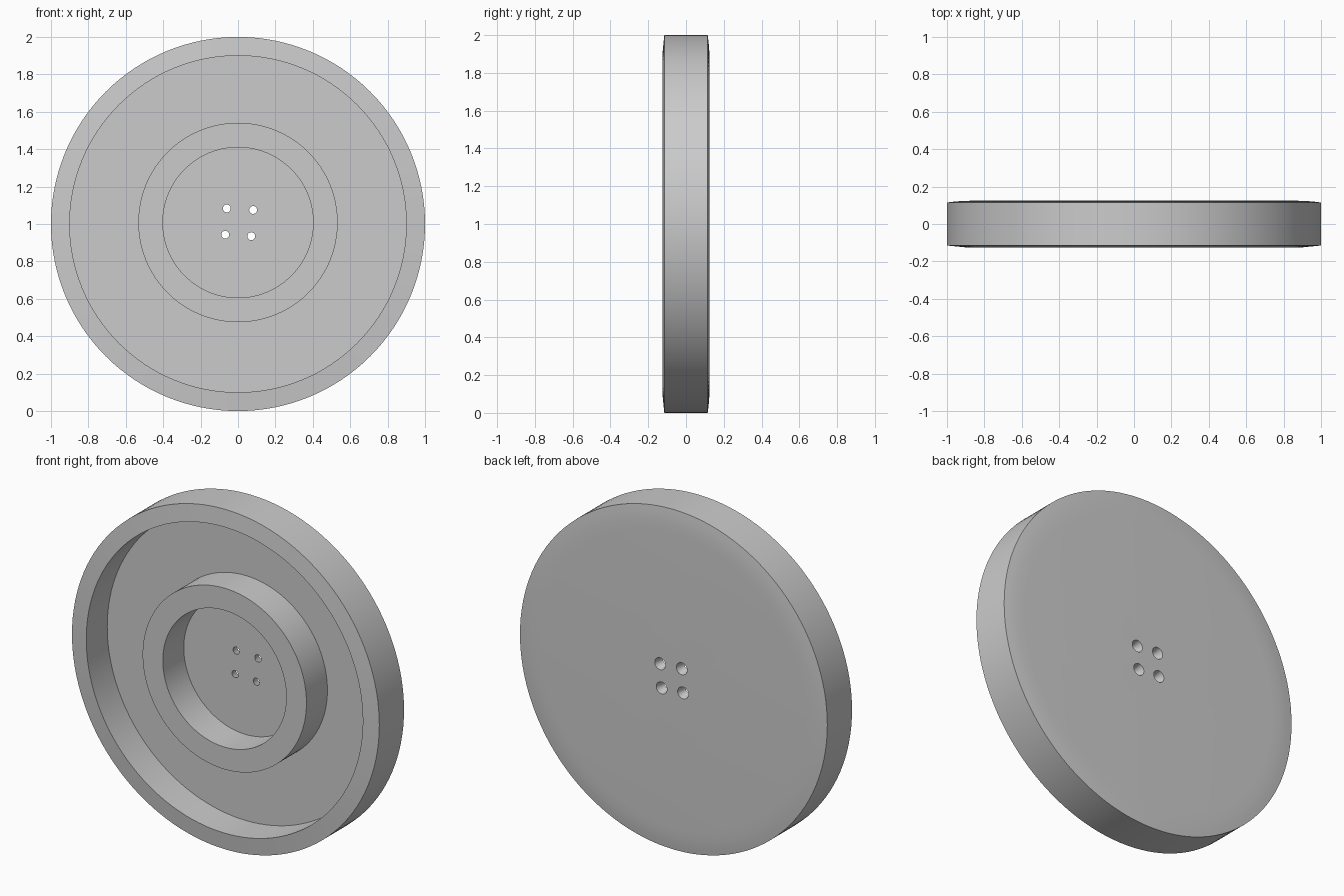
import bpy
import bmesh
from math import tau
from mathutils import Vector

if "Cube" in bpy.data.objects:
    bpy.data.objects.remove(bpy.data.objects["Cube"], do_unlink=True)

# Single plain grey
GREY = (0.6, 0.6, 0.6, 1)
grey = bpy.data.materials.new("plain grey")
grey.use_nodes = True
grey.diffuse_color = GREY
grey.node_tree.nodes["Principled BSDF"].inputs["Base Color"].default_value = GREY


def lathe(name, profile, centers, steps=128, closed=False):
    """Revolve a (radius, y) profile around the y axis at each (x, z) centre."""
    bm = bmesh.new()
    for x, z in centers:
        verts = [bm.verts.new((x + r, y, z)) for r, y in profile]
        pairs = list(zip(verts, verts[1:]))
        if closed:
            pairs.append((verts[-1], verts[0]))
        edges = [bm.edges.new(p) for p in pairs]
        bmesh.ops.spin(bm, geom=verts + edges, cent=Vector((x, 0, z)),
                       axis=(0, 1, 0), angle=tau, steps=steps)
    bmesh.ops.remove_doubles(bm, verts=bm.verts[:], dist=0.0001)
    bmesh.ops.recalc_face_normals(bm, faces=bm.faces[:])
    mesh = bpy.data.meshes.new(name)
    bm.to_mesh(mesh)
    bm.free()
    mesh.materials.append(grey)
    obj = bpy.data.objects.new(name, mesh)
    bpy.context.collection.objects.link(obj)
    return obj


def activate(obj):
    bpy.ops.object.select_all(action="DESELECT")
    obj.select_set(True)
    bpy.context.view_layer.objects.active = obj


FLOOR, FACE, EDGE = 0.07, 0.125, 0.115

# Dished disc: recessed front, tapered rim, softly rounded back
disc = lathe("disc_body", [
    (0, FLOOR), (0.9, FLOOR), (0.9, -FACE), (1, -EDGE),
    (1, EDGE), (0.96, 0.12), (0.92, 0.123), (0.86, FACE), (0, FACE),
], [(0, 1)])

# Raised collar standing on the recess floor
collar = lathe("raised_collar", [
    (0.402, FLOOR + 0.01), (0.402, -FACE), (0.533, -FACE), (0.533, FLOOR + 0.01),
], [(0, 1.008)], closed=True)

# Four screw holes, widening towards the back
holes = [(-0.06, 1.083), (0.081, 1.075), (-0.068, 0.943), (0.071, 0.935)]
cutter = lathe("hole_cutter", [
    (0, 0.05), (0.021, 0.05), (0.021, FLOOR), (0.035, FACE), (0.038, 0.137), (0, 0.137),
], holes, steps=32)
cutter.hide_render = True

cut = disc.modifiers.new("screw holes", "BOOLEAN")
cut.operation = "DIFFERENCE"
cut.solver = "EXACT"
cut.object = cutter
activate(disc)
bpy.ops.object.modifier_apply(modifier=cut.name)
bpy.data.objects.remove(cutter, do_unlink=True)

for part in (disc, collar):
    activate(part)
    bpy.ops.object.shade_smooth_by_angle(angle=0.5)
